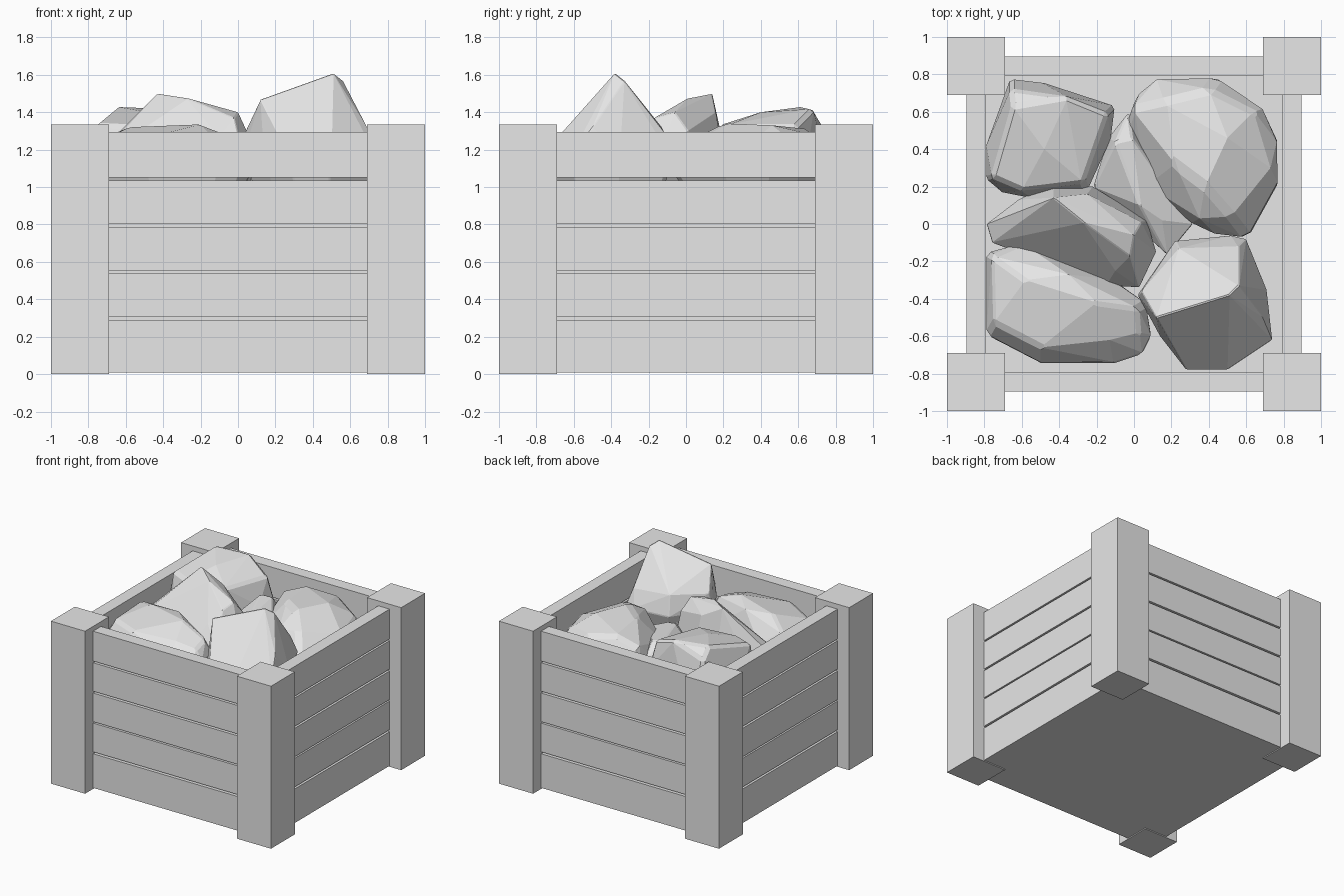
import bpy
import bmesh
from mathutils import Vector

if "Cube" in bpy.data.objects:
    bpy.data.objects.remove(bpy.data.objects["Cube"], do_unlink=True)

grey = bpy.data.materials.new("plain grey")
grey.use_nodes = True
colour = (0.8, 0.8, 0.8, 1)
grey.diffuse_color = colour
grey.node_tree.nodes["Principled BSDF"].inputs["Base Color"].default_value = colour


def finish(name, bm):
    """Turn a bmesh into a named grey object."""
    bmesh.ops.recalc_face_normals(bm, faces=bm.faces)
    mesh = bpy.data.meshes.new(name)
    bm.to_mesh(mesh)
    bm.free()
    mesh.materials.append(grey)
    obj = bpy.data.objects.new(name, mesh)
    bpy.context.collection.objects.link(obj)
    return obj


def box(name, low, high):
    low, high = Vector(low), Vector(high)
    bm = bmesh.new()
    bmesh.ops.create_cube(bm, size=1)
    for v in bm.verts:
        v.co = (low + high) / 2 + v.co * (high - low)
    return finish(name, bm)


def rock(name, rim_height, rim, crown, chip=0.02):
    """Faceted stone: hull of a rim outline, a smaller foot and raised crown points."""
    bm = bmesh.new()
    centre = sum((Vector(p) for p in rim), Vector((0, 0))) / len(rim)
    for p in rim:
        foot = centre.lerp(Vector(p), 0.8)
        bm.verts.new((*p, rim_height))
        bm.verts.new((*foot, FILL - 0.05))
    for p in crown:
        bm.verts.new(p)
    hull = bmesh.ops.convex_hull(bm, input=bm.verts)
    inside = [g for g in hull["geom_interior"] if isinstance(g, bmesh.types.BMVert)]
    bmesh.ops.delete(bm, geom=inside, context='VERTS')
    bmesh.ops.dissolve_limit(bm, angle_limit=0.12, verts=bm.verts, edges=bm.edges)
    obj = finish(name, bm)
    bevel = obj.modifiers.new("chipped edges", 'BEVEL')
    bevel.width = chip
    bevel.segments = 1
    return obj


POST, OUTER, INNER = 0.69, 0.895, 0.792
FILL = 1.02

# Four corner posts
for side, sx in (("left", 1), ("right", -1)):
    for end, sy in (("front", -1), ("back", 1)):
        xs, ys = sorted((sx, sx * POST)), sorted((sy, sy * POST))
        box(f"{end}_{side}_post", (xs[0], ys[0], 0), (xs[1], ys[1], 1.335))

# Five slats on each wall, with narrow gaps between
slats = ((0.01, 0.288), (0.304, 0.54), (0.552, 0.787), (0.802, 1.036), (1.05, 1.295))
for i, (bottom, top) in enumerate(slats, 1):
    for label, s in (("front", -1), ("back", 1)):
        a, b = sorted((s * INNER, s * OUTER))
        box(f"{label}_slat_{i}", (-POST, a, bottom), (POST, b, top))
    for label, s in (("left", 1), ("right", -1)):
        a, b = sorted((s * INNER, s * OUTER))
        box(f"{label}_slat_{i}", (a, -POST, bottom), (b, POST, top))

# Floor and the packed load beneath the stones
box("floor", (-OUTER, -OUTER, 0.008), (OUTER, OUTER, 0.05))
box("packed_load", (-INNER, -INNER, 0.05), (INNER, INNER, FILL))

# Stones heaped on top
rock("tall_front_left_stone", 1.16,
     [(0.02, -0.38), (0.14, -0.6), (0.28, -0.78), (0.5, -0.78), (0.74, -0.62),
      (0.71, -0.35), (0.6, -0.08), (0.52, -0.06), (0.22, -0.09)],
     [(0.12, -0.5, 1.47), (0.51, -0.38, 1.61), (0.56, -0.33, 1.57), (0.04, -0.36, 1.3),
      (0.56, -0.12, 1.3), (0.24, -0.13, 1.32), (0.69, -0.5, 1.32)], 0.006)

rock("front_right_stone", 1.13,
     [(-0.79, -0.15), (-0.79, -0.6), (-0.5, -0.75), (-0.1, -0.75), (0.05, -0.7),
      (0.1, -0.6), (0.07, -0.42), (-0.1, -0.3), (-0.6, -0.1)],
     [(-0.76, -0.17, 1.25), (-0.75, -0.53, 1.24), (-0.5, -0.66, 1.26), (-0.13, -0.62, 1.26),
      (0.03, -0.58, 1.22), (0.02, -0.45, 1.25), (-0.2, -0.42, 1.335), (-0.58, -0.3, 1.32),
      (-0.35, -0.27, 1.31)])

rock("middle_stone", 1.14,
     [(-0.79, 0), (-0.62, 0.13), (-0.43, 0.22), (-0.22, 0.2), (0.07, 0.02),
      (0.12, -0.15), (0.03, -0.34), (-0.15, -0.33), (-0.76, -0.1)],
     [(-0.43, 0.14, 1.5), (-0.27, 0.01, 1.475), (0, -0.06, 1.4), (-0.02, -0.17, 1.37),
      (-0.25, 0.16, 1.4), (0.04, 0.01, 1.3), (-0.57, 0.1, 1.31), (-0.1, -0.25, 1.27)], 0.006)

rock("back_right_stone", 1.12,
     [(-0.79, 0.24), (-0.79, 0.42), (-0.66, 0.78), (-0.5, 0.76), (-0.1, 0.63),
      (-0.12, 0.45), (-0.25, 0.17), (-0.55, 0.14), (-0.72, 0.17)],
     [(-0.65, 0.63, 1.43), (-0.66, 0.72, 1.35), (-0.36, 0.68, 1.42), (-0.14, 0.59, 1.33),
      (-0.27, 0.22, 1.33), (-0.6, 0.18, 1.33), (-0.76, 0.25, 1.34), (-0.48, 0.4, 1.4)])

rock("back_left_stone", 1.1,
     [(-0.05, 0.5), (0.02, 0.7), (0.12, 0.79), (0.45, 0.79), (0.7, 0.62), (0.78, 0.45),
      (0.78, 0.2), (0.62, -0.09), (0.45, -0.07), (0.3, 0), (0.05, 0.2)],
     [(-0.01, 0.62, 1.24), (0.16, 0.66, 1.31), (0.22, 0.32, 1.32), (0.38, 0.2, 1.34),
      (0.5, 0.46, 1.33), (0.4, 0.72, 1.27), (0.64, 0.6, 1.22), (0.73, 0.3, 1.2),
      (0.52, 0.04, 1.26), (0.35, 0.03, 1.24)], 0.03)

rock("small_centre_stone", 1.1,
     [(-0.22, 0.2), (-0.14, 0.46), (-0.03, 0.6), (0.06, 0.4), (0.32, 0), (0.18, -0.17)],
     [(-0.1, 0.44, 1.25), (-0.01, 0.46, 1.24), (0.03, 0.1, 1.23), (0.15, 0.02, 1.18)], 0.01)
